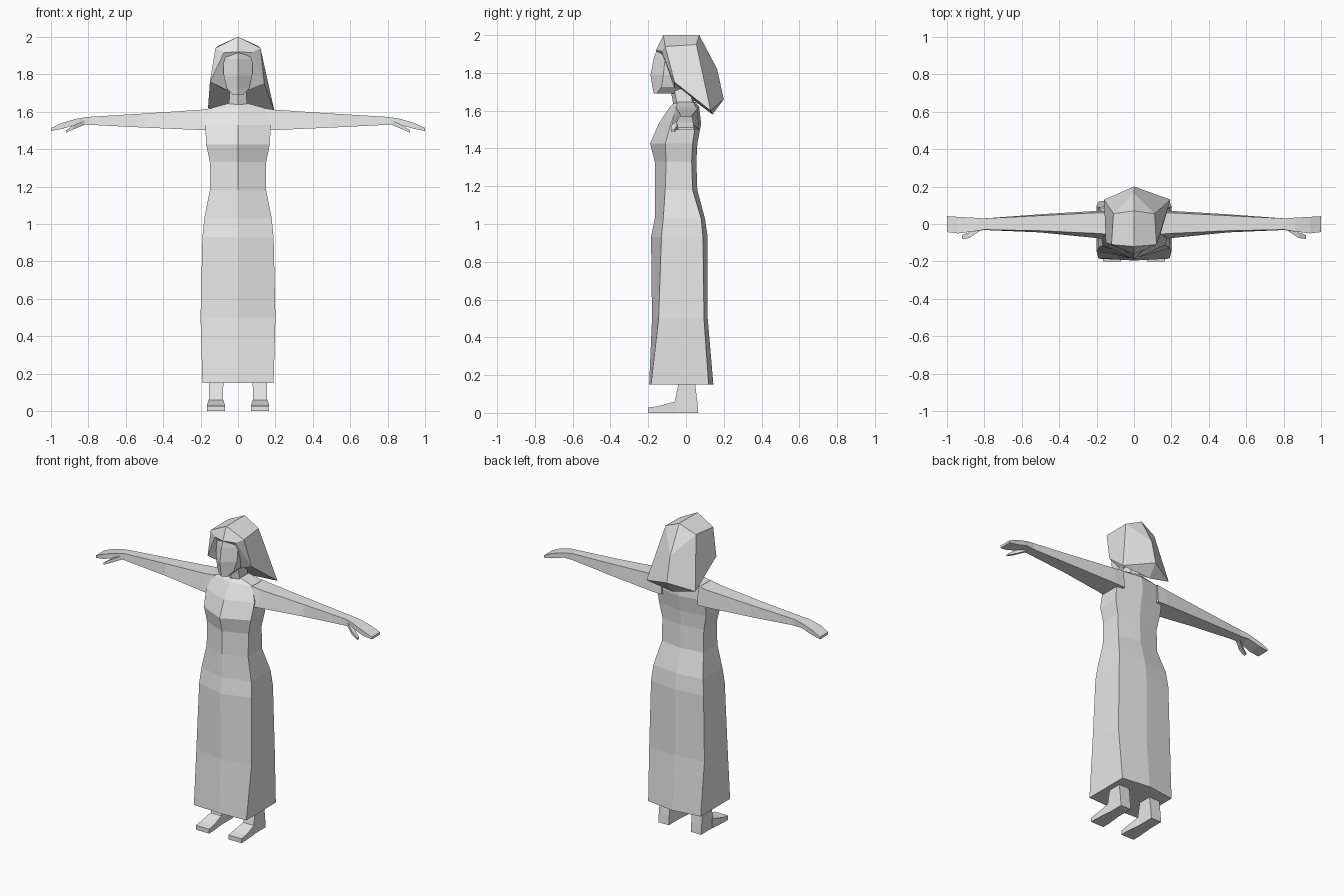
import bpy, bmesh
from mathutils import Vector

grey = bpy.data.materials.new("light_grey")
grey.diffuse_color = (0.8, 0.8, 0.8, 1)


def finish(name, bm):
    bmesh.ops.recalc_face_normals(bm, faces=bm.faces)
    me = bpy.data.meshes.new(name)
    bm.to_mesh(me)
    bm.free()
    me.materials.append(grey)
    ob = bpy.data.objects.new(name, me)
    bpy.context.collection.objects.link(ob)
    return ob


def loft(name, rings):
    """Join equal-length point rings with quads and cap both ends."""
    bm = bmesh.new()
    rows = [[bm.verts.new(p) for p in ring] for ring in rings]
    n = len(rows[0])
    for a, b in zip(rows, rows[1:]):
        for i in range(n):
            j = (i + 1) % n
            bm.faces.new((a[i], a[j], b[j], b[i]))
    bm.faces.new(rows[0])
    bm.faces.new(rows[-1])
    return finish(name, bm)


def hexring(z, w, fc, fs, bs, bc):
    """Six-sided section: front centre, corners, back centre."""
    return [(0, fc, z), (w, fs, z), (w, bs, z), (0, bc, z), (-w, bs, z), (-w, fs, z)]


# Long dress and shoulders
loft("dress", [hexring(*r) for r in (
    (0.15, 0.19, -0.195, -0.185, 0.12, 0.145),
    (0.50, 0.20, -0.18, -0.145, 0.095, 0.115),
    (0.93, 0.19, -0.185, -0.13, 0.09, 0.115),
    (1.03, 0.18, -0.165, -0.12, 0.08, 0.10),
    (1.18, 0.15, -0.165, -0.11, 0.035, 0.06),
    (1.33, 0.15, -0.165, -0.105, 0.03, 0.055),
    (1.425, 0.17, -0.19, -0.11, 0.035, 0.06),
    (1.53, 0.175, -0.145, -0.08, 0.05, 0.08),
    (1.62, 0.14, -0.085, -0.05, 0.05, 0.07),
    (1.645, 0.05, -0.06, -0.045, 0.04, 0.05))])

# Neck
loft("neck", [hexring(*r) for r in (
    (1.62, 0.05, -0.065, -0.045, 0.035, 0.045),
    (1.76, 0.04, -0.09, -0.07, 0.02, 0.03))])

# Head with a ridge down the middle of the face
loft("head", [hexring(*r) for r in (
    (1.69, 0.028, -0.17, -0.155, -0.06, -0.055),
    (1.725, 0.06, -0.178, -0.13, -0.03, -0.02),
    (1.79, 0.076, -0.188, -0.12, 0.02, 0.04),
    (1.88, 0.078, -0.17, -0.11, 0.03, 0.05),
    (1.92, 0.07, -0.155, -0.11, 0.03, 0.05))])


# Swept hair: shared centre line, one half per side
def hair():
    bm = bmesh.new()
    V = bm.verts.new
    t0, f, t1 = V((0, -0.12, 2.0)), V((0, -0.16, 1.92)), V((0, 0.07, 2.0))
    m, n = V((0, 0.165, 1.82)), V((0, 0.2, 1.66))
    p, i = V((0, 0.14, 1.58)), V((0, -0.01, 1.70))
    for s, cpos, dpos in ((1, (0.14, -0.06, 1.75), (0.195, 0.13, 1.60)),
                          (-1, (-0.15, -0.10, 1.76), (-0.16, 0.13, 1.62))):
        a, g = V((0.12 * s, -0.11, 1.94)), V((0.075 * s, -0.13, 1.915))
        b, c, d = V((0.11 * s, 0.055, 1.95)), V(cpos), V(dpos)
        k = V((0.07 * s, -0.06, 1.72))
        for face in ((t0, t1, b, a), (t0, a, g, f), (a, b, d, c), (t1, m, b),
                     (m, n, d, b), (n, p, d), (c, d, p, i), (a, c, g),
                     (g, c, k), (c, i, k), (g, k, i, f)):
            bm.faces.new(face)
    finish("hair", bm)


hair()

for side, s in (("right", 1), ("left", -1)):
    # Arm and hand: x, front y at bottom and top, back y, bottom z, top z
    loft(side + "_arm", [
        [(x * s, fb, z0), (x * s, ft, z1), (x * s, bt, z1), (x * s, bb, z0)]
        for x, fb, ft, bt, bb, z0, z1 in (
            (0.13, -0.085, -0.055, 0.06, 0.07, 1.50, 1.62),
            (0.20, -0.075, -0.05, 0.06, 0.07, 1.502, 1.61),
            (0.50, -0.045, -0.036, 0.045, 0.052, 1.515, 1.59),
            (0.80, -0.032, -0.03, 0.03, 0.03, 1.53, 1.572),
            (0.86, -0.04, -0.04, 0.034, 0.034, 1.532, 1.563),
            (0.94, -0.05, -0.05, 0.038, 0.038, 1.508, 1.54),
            (1.00, -0.043, -0.043, 0.042, 0.042, 1.497, 1.512))])

    # Thumb
    loft(side + "_thumb", [
        [(x * s, y, z), (x * s, y, z + h), (x * s, y + w, z + h), (x * s, y + w, z)]
        for x, y, z, w, h in (
            (0.82, -0.035, 1.53, 0.03, 0.025),
            (0.88, -0.075, 1.505, 0.03, 0.022),
            (0.92, -0.08, 1.487, 0.02, 0.012))])

    # Lower leg
    loft(side + "_leg", [
        [(x0 * s, y0, z), (x1 * s, y0, z), (x1 * s, y1, z), (x0 * s, y1, z)]
        for z, x0, x1, y0, y1 in (
            (0.0, 0.08, 0.155, -0.06, 0.065),
            (0.06, 0.08, 0.155, -0.06, 0.06),
            (0.18, 0.078, 0.155, -0.035, 0.045))])

    # Foot, from toe back to ankle
    loft(side + "_foot", [
        [(x0 * s, y, 0), (x1 * s, y, 0), (x1 * s, y, h), (x0 * s, y, h)]
        for y, x0, x1, h in (
            (-0.20, 0.07, 0.165, 0.028),
            (-0.15, 0.07, 0.165, 0.035),
            (-0.05, 0.08, 0.157, 0.062))])
